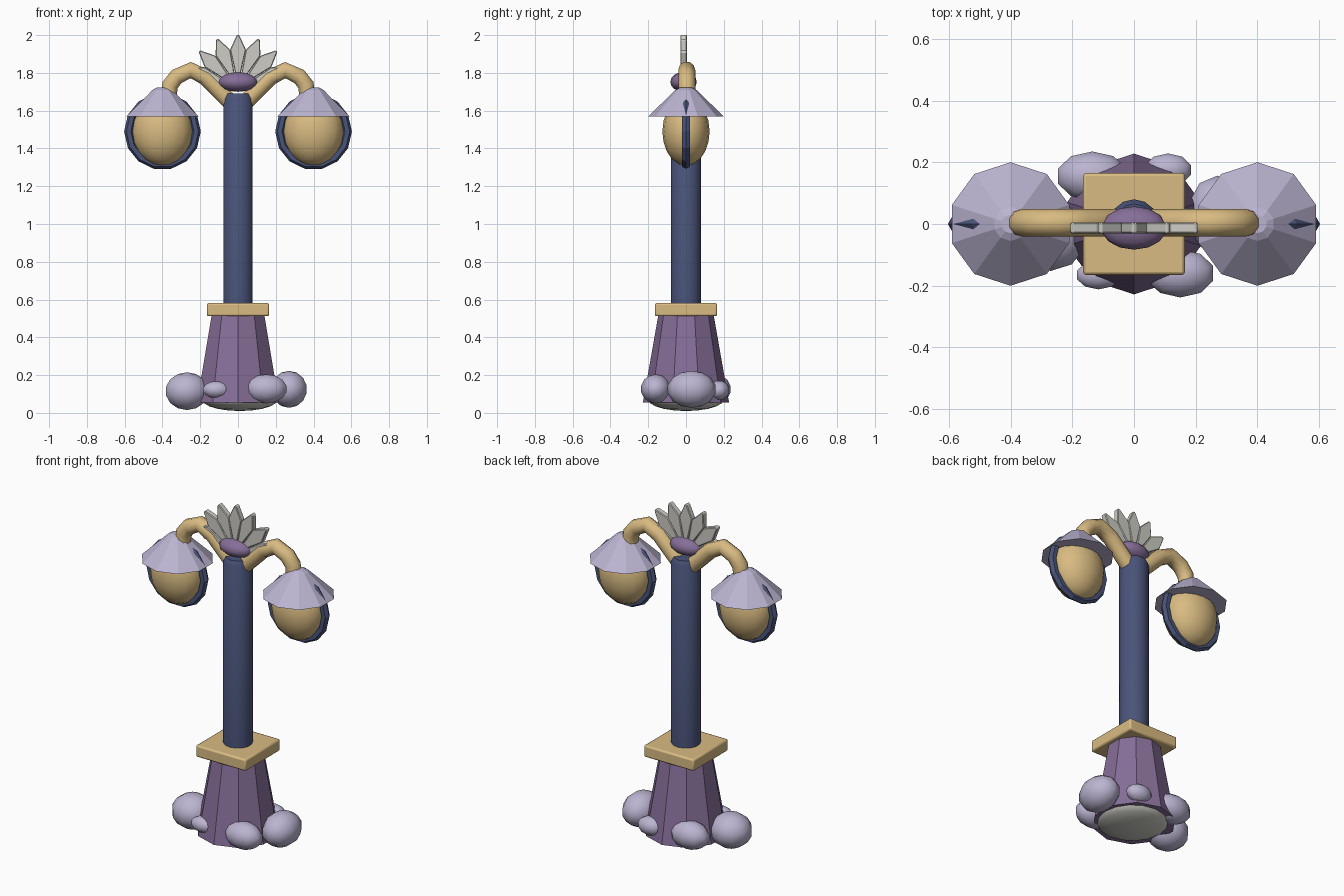
import bpy
import math
from mathutils import Vector

cube = bpy.data.objects.get("Cube")
if cube:
    bpy.data.objects.remove(cube, do_unlink=True)


def material(name, *rgb):
    lin = [((c / 255 + 0.055) / 1.055) ** 2.4 for c in rgb] + [1.0]
    m = bpy.data.materials.new(name)
    m.use_nodes = True
    m.diffuse_color = lin
    m.node_tree.nodes["Principled BSDF"].inputs["Base Color"].default_value = lin
    return m


navy = material("navy", 74, 84, 122)
gold = material("gold", 217, 187, 130)
purple = material("purple", 134, 110, 152)
lavender = material("lavender", 187, 180, 209)
stone_grey = material("stone_grey", 205, 204, 197)


def finish(name, mat, smooth=None):
    """Name and colour the active object; smooth is an edge angle in degrees."""
    ob = bpy.context.object
    ob.name = ob.data.name = name
    ob.data.materials.append(mat)
    if smooth:
        bpy.ops.object.transform_apply(location=False, rotation=True, scale=True)
        bpy.ops.object.shade_smooth_by_angle(angle=math.radians(smooth))
    return ob


def new_mesh(name, verts, faces, mat, smooth=None):
    me = bpy.data.meshes.new(name)
    me.from_pydata(verts, [], faces)
    ob = bpy.data.objects.new(name, me)
    bpy.context.collection.objects.link(ob)
    bpy.ops.object.select_all(action='DESELECT')
    ob.select_set(True)
    bpy.context.view_layer.objects.active = ob
    return finish(name, mat, smooth)


def lathe(name, profile, sides, mat, x=0, smooth=None):
    """Stack of rings (radius, z) with capped ends and a corner facing +y."""
    verts, faces = [], []
    for r, z in profile:
        for i in range(sides):
            a = 2 * math.pi * i / sides
            verts.append((x - r * math.sin(a), r * math.cos(a), z))
    for k in range(len(profile) - 1):
        for i in range(sides):
            a, b = k * sides + i, k * sides + (i + 1) % sides
            faces.append((a, b, b + sides, a + sides))
    top = (len(profile) - 1) * sides
    faces += [tuple(reversed(range(sides))), tuple(range(top, top + sides))]
    return new_mesh(name, verts, faces, mat, smooth)


def ellipsoid(name, loc, radii, mat, segments=16, rings=10):
    bpy.ops.mesh.primitive_uv_sphere_add(segments=segments, ring_count=rings, location=loc)
    bpy.context.object.scale = radii
    return finish(name, mat, 60)


def bevel(ob, width, segments=2):
    m = ob.modifiers.new("bevel", 'BEVEL')
    m.width, m.segments = width, segments
    m.limit_method = 'ANGLE'


# Base, collar and column
ellipsoid("foot", (0.01, 0, 0.07), (0.2, 0.2, 0.06), stone_grey)
lathe("base", [(0.228, 0.055), (0.147, 0.515)], 10, purple)
bpy.ops.mesh.primitive_cube_add(size=1, location=(0, 0, 0.547))
bpy.context.object.scale = (0.33, 0.33, 0.07)
bevel(finish("collar", gold, 30), 0.01)
lathe("column", [(0.08, 0.56), (0.08, 1.665), (0.065, 1.692)], 14, navy, smooth=35)

# Stones around the base: centre, radii
stones = [
    ((-0.27, -0.04, 0.115), (0.12, 0.115, 0.1)),
    ((0.27, 0.03, 0.125), (0.1, 0.13, 0.098)),
    ((-0.115, -0.165, 0.123), (0.075, 0.048, 0.045)),
    ((0.15, -0.16, 0.127), (0.115, 0.08, 0.077)),
    ((-0.135, 0.155, 0.125), (0.12, 0.082, 0.08)),
    ((0.11, 0.175, 0.12), (0.08, 0.055, 0.053)),
]
for i, (loc, radii) in enumerate(stones):
    ellipsoid(f"stone_{i + 1}", loc, radii, lavender, 10, 7)


def arm(name, side):
    path = [(0.035, 1.64), (0.1, 1.705), (0.17, 1.775), (0.25, 1.815),
            (0.325, 1.78), (0.36, 1.735), (0.365, 1.69)]
    pts = [Vector((side * x, 0.004, z)) for x, z in path]
    verts, faces, n = [], [], 10
    for i, p in enumerate(pts):
        t = (pts[min(i + 1, len(pts) - 1)] - pts[max(i - 1, 0)]).normalized()
        u, v = Vector((0, 1, 0)), t.cross(Vector((0, 1, 0)))
        for k in range(n):
            a = 2 * math.pi * k / n
            verts.append(p + 0.045 * (math.cos(a) * u - math.sin(a) * v))
    for i in range(len(pts) - 1):
        for k in range(n):
            a, b = i * n + k, i * n + (k + 1) % n
            faces.append((a, a + n, b + n, b))
    faces += [tuple(range(n)), tuple(reversed(range(len(verts) - n, len(verts))))]
    return new_mesh(name, verts, faces, gold, 50)


# Arms, shades, bulbs and the hoops around them
for label, side in (("left", 1), ("right", -1)):
    x = 0.4 * side
    arm(f"{label}_arm", side)
    lathe(f"{label}_shade", [(0.2, 1.57), (0.055, 1.71), (0.03, 1.723)], 10, lavender, x)
    ellipsoid(f"{label}_bulb", (x, 0, 1.49), (0.16, 0.125, 0.182), gold)
    bpy.ops.mesh.primitive_torus_add(location=(x, 0, 1.49), rotation=(math.pi / 2, 0, 0),
                                     major_segments=14, minor_segments=6,
                                     major_radius=0.179, minor_radius=0.024)
    finish(f"{label}_hoop", navy)

# Fan of petals behind the gem
for i in range(-3, 4):
    a = math.radians(23 * i)
    outline = [(-0.01, 0.06), (0.01, 0.06), (0.042, 0.205), (0.006, 0.283),
               (-0.006, 0.283), (-0.042, 0.205)]
    n = len(outline)
    verts = [(u * math.cos(a) + r * math.sin(a), y, 1.718 + r * math.cos(a) - u * math.sin(a))
             for y in (-0.03, 0.005) for u, r in outline]
    faces = [tuple(range(n)), tuple(reversed(range(n, 2 * n)))]
    faces += [(k, k + n, (k + 1) % n + n, (k + 1) % n) for k in range(n)]
    bevel(new_mesh(f"petal_{i + 4}", verts, faces, stone_grey), 0.004, 1)

ellipsoid("gem", (0, -0.013, 1.752), (0.106, 0.07, 0.052), purple, 14, 8)
